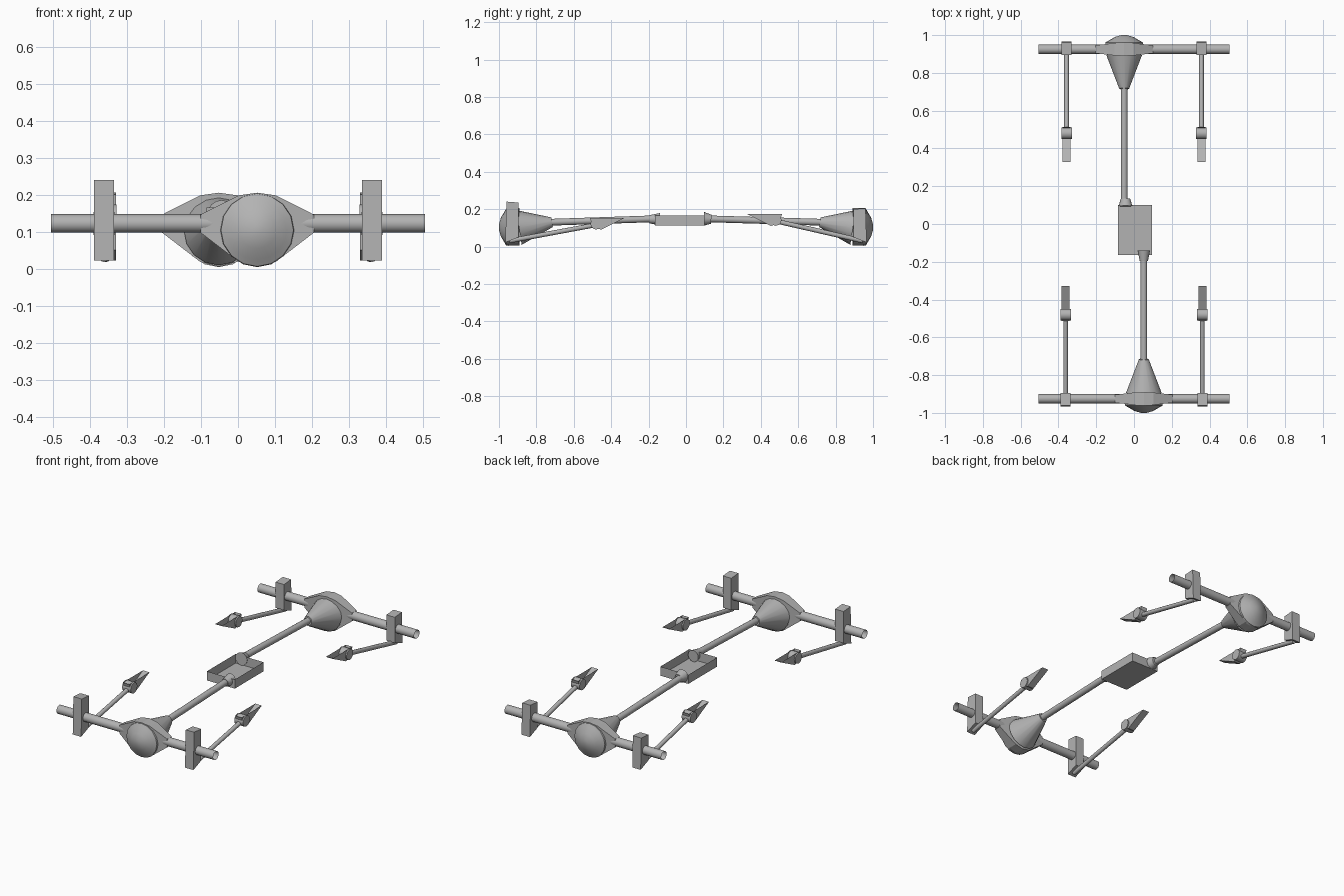
import bpy, bmesh, math
from mathutils import Vector, Matrix

cube = bpy.data.objects.get("Cube")
if cube:
    bpy.data.objects.remove(cube, do_unlink=True)

grey = bpy.data.materials.new("plain_grey")
grey.use_nodes = True
grey.diffuse_color = (0.45, 0.45, 0.45, 1)
grey.node_tree.nodes["Principled BSDF"].inputs["Base Color"].default_value = grey.diffuse_color


def finish(name, bm, smooth=False):
    bmesh.ops.recalc_face_normals(bm, faces=bm.faces)
    mesh = bpy.data.meshes.new(name)
    bm.to_mesh(mesh)
    bm.free()
    mesh.materials.append(grey)
    obj = bpy.data.objects.new(name, mesh)
    bpy.context.collection.objects.link(obj)
    if smooth:
        bpy.ops.object.select_all(action='DESELECT')
        obj.select_set(True)
        bpy.context.view_layer.objects.active = obj
        bpy.ops.object.shade_smooth_by_angle(angle=math.radians(35))
    return obj


def rod(name, a, b, r1, r2=None, caps=True, sides=16):
    """Round bar or cone from point a to point b."""
    a, b = Vector(a), Vector(b)
    turn = (b - a).to_track_quat('Z', 'Y').to_matrix().to_4x4()
    bm = bmesh.new()
    bmesh.ops.create_cone(bm, cap_ends=caps, segments=sides, radius1=r1,
                          radius2=r1 if r2 is None else r2, depth=(b - a).length,
                          matrix=Matrix.Translation((a + b) / 2) @ turn)
    return finish(name, bm, True)


def loft(name, rings, caps=True, smooth=False):
    """Skin a list of closed rings with equal point counts."""
    bm = bmesh.new()
    rows = [[bm.verts.new(p) for p in ring] for ring in rings]
    for r0, r1 in zip(rows, rows[1:]):
        for i in range(len(r0)):
            j = (i + 1) % len(r0)
            bm.faces.new((r0[i], r0[j], r1[j], r1[i]))
    if caps:
        bm.faces.new(rows[0])
        bm.faces.new(rows[-1])
    return finish(name, bm, smooth)


def side_prism(name, x, half, profile):
    """Extrude a (y, z) profile across x."""
    return loft(name, [[(x + d, y, z) for y, z in profile] for d in (-half, half)])


def axle(label, s):
    cx, ay = -s * 0.052, s * 0.925
    rod(label + "_axle_tube", (-0.505, ay, 0.122), (0.505, ay, 0.122), 0.025, caps=False)

    # Housing, tapering towards the tube on both sides
    sections = [(-0.153, 0.021, 0.097, 0.146), (-0.05, 0.033, 0.018, 0.198),
                (0, 0.035, 0.005, 0.205), (0.05, 0.033, 0.018, 0.198),
                (0.153, 0.021, 0.097, 0.146)]
    loft(label + "_housing", [[(cx + x, ay - h, lo), (cx + x, ay + h, lo),
                               (cx + x, ay + h, hi), (cx + x, ay - h, hi)]
                              for x, h, lo, hi in sections])

    # Domed cover on the outer side
    rings = []
    for r, y in ((0.1, 0.95), (0.098, 0.962), (0.08, 0.972), (0.05, 0.99), (0.015, 1.0)):
        rings.append([(cx + r * math.cos(t * math.tau / 16), s * y,
                       0.104 + r * math.sin(t * math.tau / 16)) for t in range(16)])
    loft(label + "_cover", rings, smooth=True)

    # Nose cone and drive shaft
    rod(label + "_nose", (cx, s * 0.893, 0.102), (cx, s * 0.716, 0.13), 0.094, 0.026)
    inner = 0.12 if s > 0 else 0.18
    rod(label + "_drive_shaft", (cx, s * 0.72, 0.13), (cx, s * inner, 0.148), 0.018)

    # Brackets, trailing links and frame mounts
    x = 0.357 if s > 0 else 0.362
    top = 0.205 if s > 0 else 0.24
    lift = 0.02 if s > 0 else 0
    for side, sx in (("left", x), ("right", -x)):
        name = label + "_" + side
        side_prism(name + "_bracket", sx, 0.027,
                   [(s * 0.895, top - 0.005), (s * 0.96, top), (s * 0.966, 0.022), (s * 0.895, 0.05)])
        rod(name + "_link", (sx, s * 0.945, 0.03), (sx, s * 0.48, 0.116 + lift), 0.0125, sides=12)
        rod(name + "_bushing", (sx - 0.028, s * 0.48, 0.122 + lift),
            (sx + 0.028, s * 0.48, 0.122 + lift), 0.031, sides=12)
        mount = side_prism(name + "_frame_mount", sx, 0.021,
                           [(s * 0.513, 0.153 + lift), (s * 0.5, 0.108 + lift),
                            (s * 0.455, 0.09 + lift), (s * 0.328, 0.153 + lift)])
        open_top(mount)


def open_top(obj):
    """Remove the upward face so the part is a hollow shell."""
    bm = bmesh.new()
    bm.from_mesh(obj.data)
    bm.normal_update()
    bmesh.ops.delete(bm, geom=[f for f in bm.faces if f.normal.z > 0.99], context='FACES')
    bm.to_mesh(obj.data)
    bm.free()


axle("front", -1)
axle("rear", 1)

# Open central gearbox tray with shaft collars
tray = side_prism("gearbox_tray", 0.005, 0.09,
                  [(-0.165, 0.112), (0.1, 0.112), (0.1, 0.165), (-0.165, 0.165)])
open_top(tray)
rod("front_collar", (0.052, -0.14, 0.146), (0.052, -0.195, 0.146), 0.033, 0.022)
rod("rear_collar", (-0.045, 0.095, 0.148), (-0.045, 0.135, 0.146), 0.037, 0.024)
